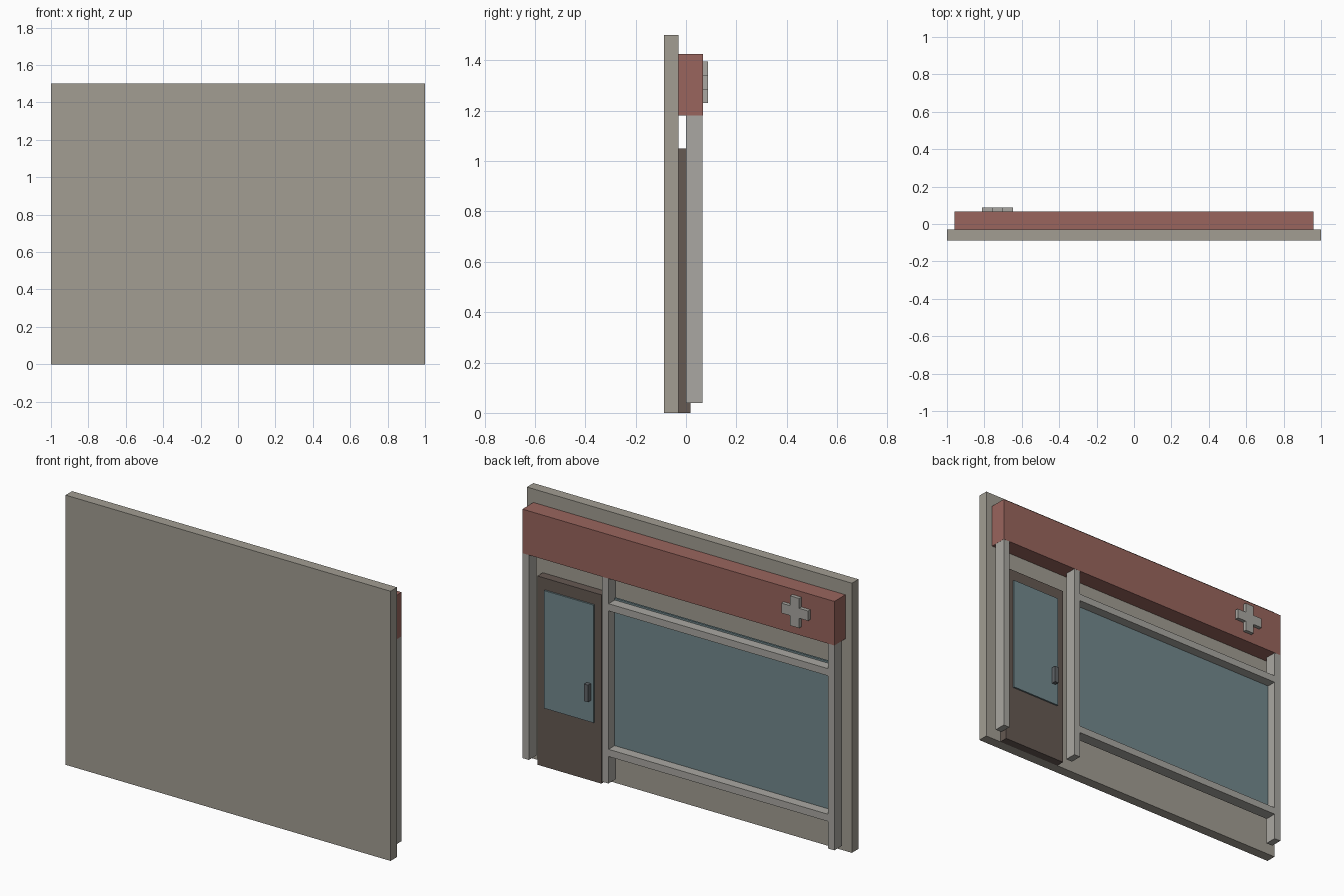
import bpy
import bmesh

if "Cube" in bpy.data.objects:
    bpy.data.objects.remove(bpy.data.objects["Cube"])


def material(name, rgb):
    m = bpy.data.materials.new(name)
    m.diffuse_color = (*rgb, 1)
    m.use_nodes = True
    m.node_tree.nodes["Principled BSDF"].inputs["Base Color"].default_value = m.diffuse_color
    return m


WALL = material("wall_plaster", (0.36, 0.34, 0.29))
TRIM = material("pale_trim", (0.40, 0.39, 0.36))
RED = material("red_board", (0.32, 0.13, 0.11))
WOOD = material("dark_wood", (0.13, 0.10, 0.085))
GLASS = material("glass", (0.17, 0.25, 0.27))
METAL = material("metal", (0.12, 0.13, 0.14))


def finish(name, bm, mat):
    me = bpy.data.meshes.new(name)
    bm.normal_update()
    bm.to_mesh(me)
    bm.free()
    me.materials.append(mat)
    ob = bpy.data.objects.new(name, me)
    bpy.context.collection.objects.link(ob)
    return ob


def box(name, x, y, z, mat):
    """Box from (min, max) ranges on each axis."""
    bm = bmesh.new()
    bmesh.ops.create_cube(bm, size=1)
    for v in bm.verts:
        v.co = [(r[0] + r[1]) / 2 + c * (r[1] - r[0]) for r, c in zip((x, y, z), v.co)]
    return finish(name, bm, mat)


# Wall slab and sign board
box("wall", (-1, 1), (-0.0875, -0.03), (0, 1.5), WALL)
box("sign_board", (-0.96, 0.96), (-0.03, 0.067), (1.18, 1.425), RED)

# Plus-shaped emblem: one extruded outline
a, b = 0.0275, 0.0825
outline = [(a, b), (a, a), (b, a), (b, -a), (a, -a), (a, -b),
           (-a, -b), (-a, -a), (-b, -a), (-b, a), (-a, a), (-a, b)]
bm = bmesh.new()
face = bm.faces.new([bm.verts.new((-0.73 + x, 0.067, 1.3125 + z)) for x, z in outline])
ext = bmesh.ops.extrude_face_region(bm, geom=[face])
bmesh.ops.translate(bm, vec=(0, 0.0205, 0),
                    verts=[g for g in ext["geom"] if isinstance(g, bmesh.types.BMVert)])
bmesh.ops.recalc_face_normals(bm, faces=bm.faces)
finish("plus_emblem", bm, TRIM)

# Pillars, tucked up into the sign board
for name, x in (("left_pillar", -0.94), ("middle_pillar", 0.45), ("right_pillar", 0.94)):
    box(name, (x - 0.0195, x + 0.0195), (0, 0.0665), (0.04, 1.19), TRIM)

# Shop window with lower and upper rails
box("window_glass", (-0.925, 0.435), (0.001, 0.012), (0.2, 1.05), GLASS)
for name, z in (("window_sill", 0.21), ("window_head", 1.02)):
    box(name, (-0.925, 0.435), (0, 0.066), (z - 0.02, z + 0.02), TRIM)

# Door with glazed panel and pull handle
box("door", (0.508, 0.902), (-0.03, 0.018), (0, 1.05), WOOD)
box("door_glass", (0.55, 0.855), (0.015, 0.027), (0.33, 0.985), GLASS)
box("door_handle", (0.567, 0.591), (0.025, 0.052), (0.45, 0.545), METAL)
